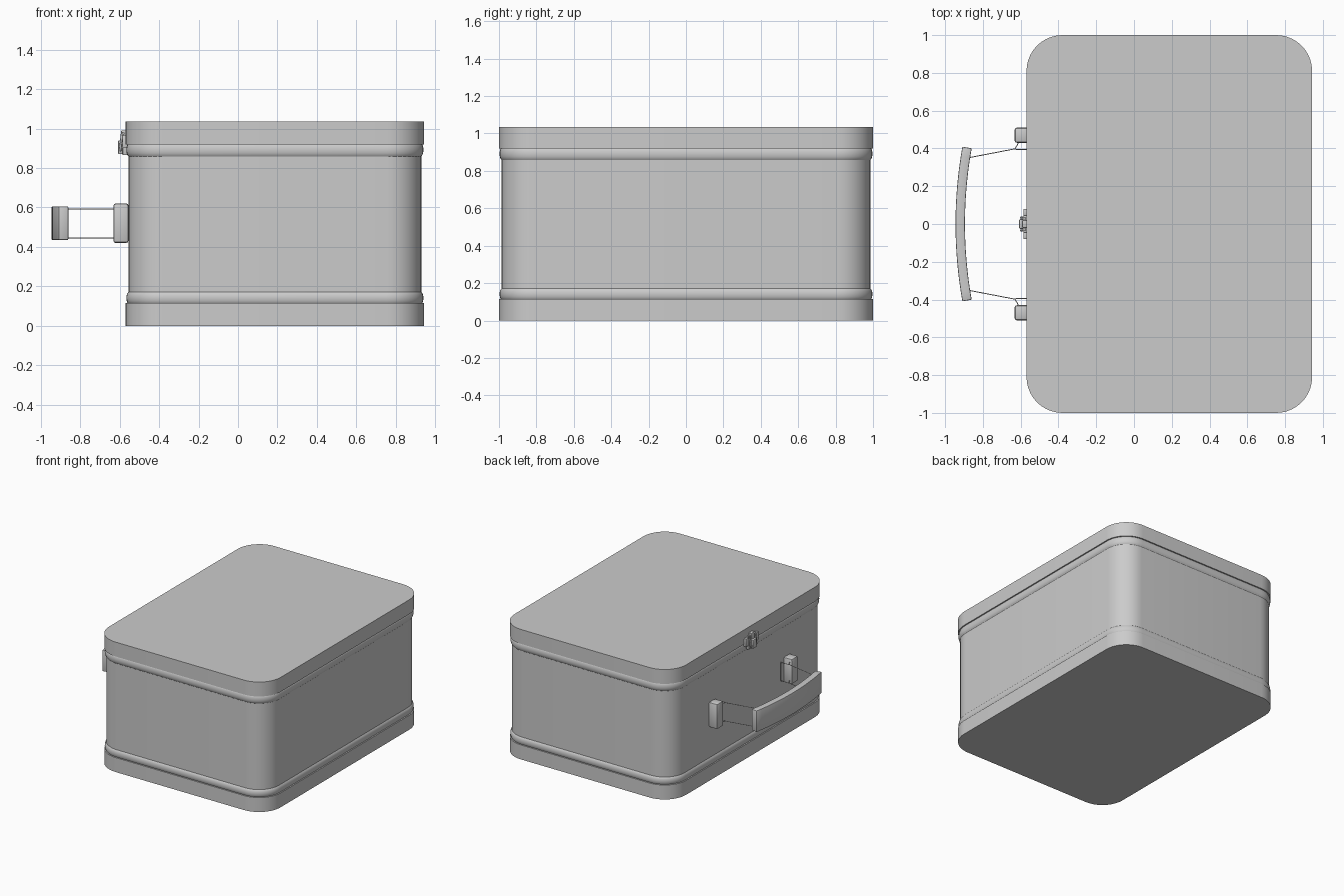
import bpy, bmesh, math
from mathutils import Vector

if "Cube" in bpy.data.objects:
    bpy.data.objects.remove(bpy.data.objects["Cube"])

CX, HX, HY, R = 0.187, 0.756, 1.0, 0.19    # box centre, half sizes, corner radius


def finish(name, bm, angle=35):
    bmesh.ops.recalc_face_normals(bm, faces=bm.faces)
    me = bpy.data.meshes.new(name)
    bm.to_mesh(me)
    bm.free()
    ob = bpy.data.objects.new(name, me)
    bpy.context.collection.objects.link(ob)
    bpy.ops.object.select_all(action='DESELECT')
    ob.select_set(True)
    bpy.context.view_layer.objects.active = ob
    bpy.ops.object.shade_smooth_by_angle(angle=math.radians(angle))
    return ob


def outline(inset, z, n=10):
    """Rounded rectangle, inset evenly."""
    r = R - inset
    pts = []
    for k, (sx, sy) in enumerate([(1, 1), (-1, 1), (-1, -1), (1, -1)]):
        for i in range(n + 1):
            a = math.pi / 2 * (k + i / n)
            pts.append((CX + sx * (HX - R) + r * math.cos(a),
                        sy * (HY - R) + r * math.sin(a), z))
    return pts


def shell(name, profile):
    """Loft rounded rectangles through (inset, z) pairs."""
    bm = bmesh.new()
    rings = [[bm.verts.new(p) for p in outline(i, z)] for i, z in profile]
    for a, b in zip(rings, rings[1:]):
        for j in range(len(a)):
            k = (j + 1) % len(a)
            bm.faces.new((a[j], a[k], b[k], b[j]))
    bm.faces.new(rings[0][::-1])
    bm.faces.new(rings[-1])
    return finish(name, bm)


def block(name, lo, hi, bevel=0.0):
    lo, hi = Vector(lo), Vector(hi)
    bm = bmesh.new()
    bmesh.ops.create_cube(bm, size=1)
    for v in bm.verts:
        v.co = (lo + hi) / 2 + Vector(c * s for c, s in zip(v.co, hi - lo))
    if bevel:
        bmesh.ops.bevel(bm, geom=bm.edges[:], offset=bevel, segments=2,
                        profile=0.5, affect='EDGES')
    return finish(name, bm)


def wire(name, pts, radius):
    cu = bpy.data.curves.new(name, 'CURVE')
    cu.dimensions = '3D'
    cu.bevel_depth = radius
    cu.bevel_resolution = 2
    cu.use_fill_caps = True
    sp = cu.splines.new('POLY')
    sp.points.add(len(pts) - 1)
    for p, co in zip(sp.points, pts):
        p.co = (*co, 1)
    ob = bpy.data.objects.new(name, cu)
    bpy.context.collection.objects.link(ob)


def strap(name, x_mid, sag, thick, half, z0, z1, n=16):
    """Strap bowed outwards to -x, ends cut square to the arc."""
    bm = bmesh.new()
    rings = []
    for i in range(n + 1):
        t = -1 + 2 * i / n
        c = Vector((x_mid + sag * t * t, half * t, 0))
        nrm = Vector((half, -2 * sag * t, 0)).normalized() * thick / 2
        ring = [c - nrm, c + nrm, c + nrm, c - nrm]
        rings.append([bm.verts.new((p.x, p.y, z))
                      for p, z in zip(ring, (z0, z0, z1, z1))])
    for a, b in zip(rings, rings[1:]):
        for j in range(4):
            k = (j + 1) % 4
            bm.faces.new((a[j], a[k], b[k], b[j]))
    bm.faces.new(rings[0])
    bm.faces.new(rings[-1])
    bmesh.ops.recalc_face_normals(bm, faces=bm.faces)
    sharp = [e for e in bm.edges if e.calc_face_angle(0) > 1]
    bmesh.ops.bevel(bm, geom=sharp, offset=0.005, segments=2,
                    profile=0.5, affect='EDGES')
    return finish(name, bm)


# Base rim, lid and side wall with a rounded bead near each rim
shell("base_rim", [(0, 0), (0, 0.115)])
shell("lid", [(0, 0.92), (0, 1.035)])


def bead(z0, z1, n=8):
    return [(0.014 - 0.011 * math.sin(math.pi * i / n) ** 0.6,
             z0 + (z1 - z0) * i / n) for i in range(n + 1)]


shell("side_wall", bead(0.11, 0.172) + bead(0.858, 0.925))

# Carrying handle
strap("handle_grip", -0.92, 0.036, 0.05, 0.405, 0.435, 0.605)

# Handle brackets with their wire loops
for side, s in (("left", 1), ("right", -1)):
    y0, y1 = sorted((s * 0.43, s * 0.51))
    block("handle_bracket_" + side, (-0.632, y0, 0.42), (-0.555, y1, 0.62), 0.012)
    wire("handle_wire_" + side,
         [(-0.60, s * 0.45, 0.592), (-0.63, s * 0.398, 0.592), (-0.88, s * 0.35, 0.592),
          (-0.88, s * 0.35, 0.445), (-0.63, s * 0.398, 0.445), (-0.60, s * 0.45, 0.445)],
         0.0025)
    wire("bracket_pin_" + side,
         [(-0.628, s * 0.395, 0.592), (-0.56, s * 0.395, 0.592),
          (-0.56, s * 0.395, 0.445), (-0.628, s * 0.395, 0.445)], 0.0025)

# Latch: lower plate, lever, keeper on the lid and side ears
block("latch_plate", (-0.585, -0.045, 0.865), (-0.555, 0.045, 0.945), 0.004)
block("latch_lever", (-0.608, -0.026, 0.87), (-0.583, 0.026, 0.94), 0.006)
block("latch_hook", (-0.592, -0.02, 0.93), (-0.565, 0.02, 0.99), 0.004)
for side, s in (("left", 1), ("right", -1)):
    y0, y1 = sorted((s * 0.045, s * 0.08))
    block("latch_ear_" + side, (-0.586, y0, 0.9), (-0.555, y1, 0.965), 0.004)
    wire("latch_bail_" + side, [(-0.598, s * 0.034, 0.885), (-0.588, s * 0.034, 0.975)], 0.006)
wire("latch_keeper", [(-0.582, -0.038, 0.975), (-0.582, 0.038, 0.975)], 0.008)
